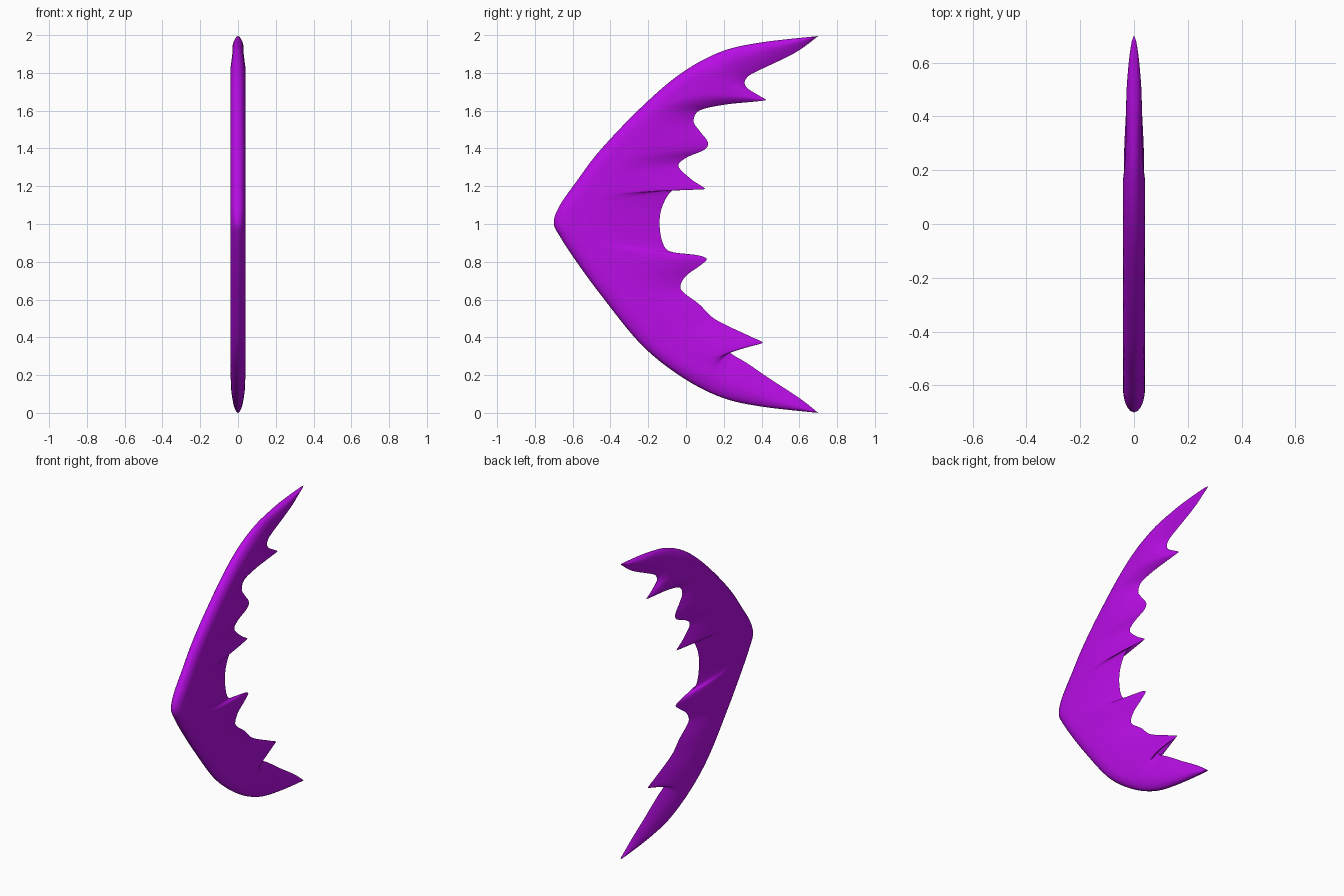
import bpy, bmesh, math
from mathutils import Vector

if "Cube" in bpy.data.objects:
    bpy.data.objects.remove(bpy.data.objects["Cube"])

# Outer (smooth, thick) edge as (y, z), bottom tip to top tip
OUTER = [(.70, .005), (.39, .04), (.18, .09), (-.03, .20), (-.24, .37), (-.455, .635),
         (-.59, .82), (-.665, .935), (-.70, 1.01), (-.67, 1.10), (-.58, 1.23),
         (-.455, 1.395), (-.24, 1.62), (-.03, 1.80), (.18, 1.915), (.39, 1.965), (.70, 2.0)]

# Toothed inner edge as (y, z), bottom tip to top tip
INNER = [(.70, .005), (.605, .08), (.445, .185), (.32, .27), (.245, .315), (.23, .345),
         (.30, .36), (.405, .375), (.34, .41), (.155, .50), (.07, .58), (-.01, .64),
         (-.03, .675), (0, .73), (.075, .785), (.11, .82), (.06, .84), (-.085, .86),
         (-.125, .91), (-.14, 1.01), (-.125, 1.10), (-.075, 1.18), (0, 1.197), (.10, 1.19),
         (.03, 1.24), (-.04, 1.31), (0, 1.355), (.10, 1.40), (.115, 1.44), (.07, 1.50),
         (.04, 1.55), (.07, 1.605), (.205, 1.637), (.42, 1.66), (.395, 1.68), (.33, 1.72),
         (.31, 1.755), (.34, 1.795), (.575, 1.91), (.70, 2.0)]

# Which outer point each notch or tooth runs back to: (inner index, outer index)
LINKS = [(0, 0), (5, 2.5), (7, 3.4), (12, 5), (15, 6), (19, 8), (23, 9.6), (25, 10.3),
         (28, 11.1), (30, 11.8), (33, 12.5), (36, 13.7), (39, 16)]

HALF = .041   # half thickness
STEPS = 6     # samples per inner segment
ROWS = 16     # samples across the blade


def spline(pts, s):
    """Catmull-Rom point at fractional index s."""
    i = min(int(s), len(pts) - 2)
    f = s - i
    p1, p2 = Vector(pts[i]), Vector(pts[i + 1])
    p0, p3 = Vector(pts[max(i - 1, 0)]), Vector(pts[min(i + 2, len(pts) - 1)])
    lim = (p2 - p1).length * 1.2
    m1, m2 = (p2 - p0) * .5, (p3 - p1) * .5
    for m in (m1, m2):
        if m.length > lim:
            m *= lim / m.length
    return (p1 * (2*f**3 - 3*f**2 + 1) + m1 * (f**3 - 2*f**2 + f)
            + p2 * (3*f**2 - 2*f**3) + m2 * (f**3 - f**2))


def link(s):
    for (a, u), (b, v) in zip(LINKS, LINKS[1:]):
        if s <= b:
            return u + (v - u) * (s - a) / (b - a)
    return LINKS[-1][1]


def thickness(t, w):
    """Rounded at the outer edge, tapering to a sharp inner edge."""
    peak = HALF * min(1, (w / .27) ** .55)
    r = max(min(.09, .35 * w), 1e-6)
    d = min(t * w / r, 1)
    rim = math.sqrt(max(0, 1 - (1 - d) ** 2))
    k = max(0, (t - .35) / .65)
    return peak * rim * (1 - k ** 1.6)


# Blade: two mirrored skins lofted between the edges
bm = bmesh.new()
n = (len(INNER) - 1) * STEPS
for side in (1, -1):
    grid = []
    for j in range(n + 1):
        s = j / STEPS
        a, b = spline(OUTER, link(s)), spline(INNER, s)
        w = (b - a).length
        row = []
        for i in range(ROWS + 1):
            t = (i / ROWS) ** 1.7
            p = a.lerp(b, t)
            row.append(bm.verts.new((side * thickness(t, w), p.x, p.y)))
        grid.append(row)
    for r0, r1 in zip(grid, grid[1:]):
        for i in range(ROWS):
            bm.faces.new((r0[i], r0[i + 1], r1[i + 1], r1[i]))
bmesh.ops.remove_doubles(bm, verts=bm.verts, dist=.0002)
bmesh.ops.recalc_face_normals(bm, faces=bm.faces)
mesh = bpy.data.meshes.new("crescent_blade")
bm.to_mesh(mesh)
bm.free()

blade = bpy.data.objects.new("crescent_blade", mesh)
bpy.context.collection.objects.link(blade)
lo = min(v.co.z for v in mesh.vertices)
for v in mesh.vertices:
    v.co.z -= lo
mat = bpy.data.materials.new("purple")
mat.diffuse_color = (.48, .004, .78, 1)
mat.use_nodes = True
mat.node_tree.nodes["Principled BSDF"].inputs["Base Color"].default_value = mat.diffuse_color
mesh.materials.append(mat)
bpy.context.view_layer.objects.active = blade
blade.select_set(True)
bpy.ops.object.shade_smooth_by_angle(angle=math.radians(60))
